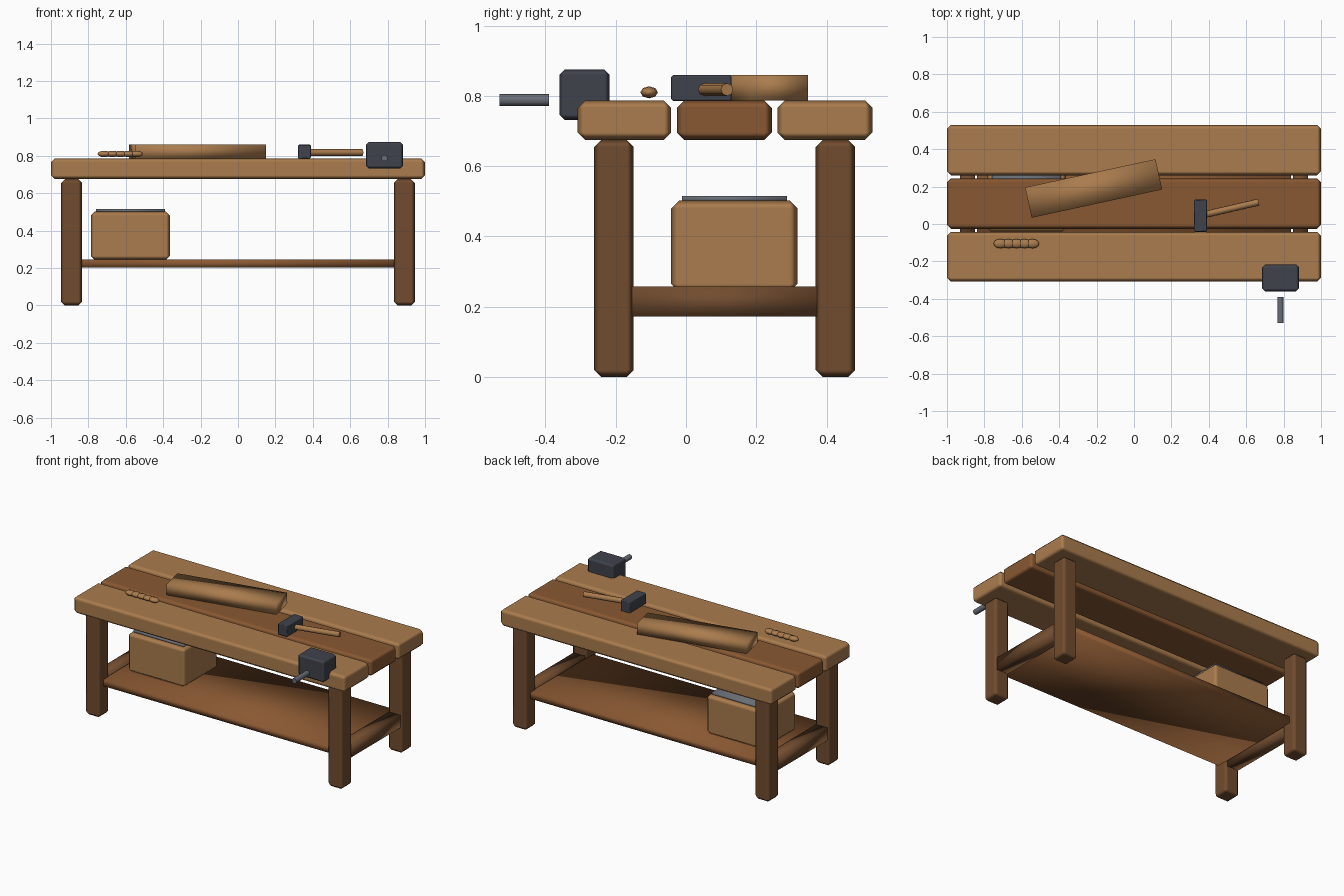
import bpy
from math import radians, pi

if "Cube" in bpy.data.objects:
    bpy.data.objects.remove(bpy.data.objects["Cube"])


def mat(name, *rgb):
    m = bpy.data.materials.new(name)
    m.diffuse_color = (*rgb, 1)
    m.use_nodes = True
    m.node_tree.nodes["Principled BSDF"].inputs["Base Color"].default_value = m.diffuse_color
    return m


LIGHT = mat("light_wood", 0.40, 0.20, 0.075)
MID = mat("red_wood", 0.25, 0.098, 0.032)
DARK = mat("dark_wood", 0.165, 0.072, 0.028)
IRON = mat("dark_iron", 0.05, 0.055, 0.072)
STEEL = mat("steel", 0.14, 0.155, 0.18)


def finish(name, material):
    o = bpy.context.object
    o.name = name
    o.data.materials.append(material)
    bpy.ops.object.shade_smooth()
    return o


def box(name, x, y, z, material, bevel=0.0, angle=0.0):
    """Box from (min, max) pairs, optionally chamfered and turned about z."""
    c = [(a + b) / 2 for a, b in (x, y, z)]
    bpy.ops.mesh.primitive_cube_add(size=1, location=c)
    bpy.context.object.scale = [b - a for a, b in (x, y, z)]
    bpy.ops.object.transform_apply(location=False, rotation=False, scale=True)
    o = finish(name, material)
    o.rotation_euler.z = radians(angle)
    if bevel:
        b = o.modifiers.new("chamfer", 'BEVEL')
        b.width, b.segments, b.harden_normals = bevel, 1, True
    return o


def rod(name, centre, radius, length, rot, material, sides=8):
    bpy.ops.mesh.primitive_cylinder_add(vertices=sides, radius=radius, depth=length,
                                        location=centre, rotation=rot)
    o = finish(name, material)
    bpy.ops.object.shade_smooth_by_angle(angle=radians(50))
    return o


# three top planks
for name, y, m in (("front_plank", (-0.308, -0.042), LIGHT),
                   ("middle_plank", (-0.026, 0.244), MID),
                   ("back_plank", (0.26, 0.53), LIGHT)):
    box(name, (-1, 1), y, (0.675, 0.787), m, 0.021)

# legs and end rails
for side, s in (("left", -1), ("right", 1)):
    for end, y in (("front", -0.205), ("back", 0.425)):
        box(f"{end}_{side}_leg", (s * 0.89 - 0.056, s * 0.89 + 0.056),
            (y - 0.056, y + 0.056), (0, 0.675), DARK, 0.02)
    box(f"{side}_rail", (s * 0.89 - 0.04, s * 0.89 + 0.04), (-0.157, 0.375),
        (0.172, 0.258), DARK)

# lower shelf
box("shelf", (-0.84, 0.84), (-0.22, 0.44), (0.203, 0.245), MID)

# crate with lid
box("crate", (-0.787, -0.363), (-0.042, 0.317), (0.243, 0.502), LIGHT, 0.022)
box("crate_lid", (-0.76, -0.39), (-0.012, 0.287), (0.498, 0.515), STEEL)

# loose board
box("loose_board", (-0.573, 0.141), (0.107, 0.273), (0.787, 0.86), LIGHT, 0, 12.2)

# mallet
box("mallet_head", (0.32, 0.39), (-0.042, 0.13), (0.785, 0.86), IRON, 0.006)
rod("mallet_handle", (0.52, 0.083, 0.818), 0.018, 0.30, (0, pi / 2, radians(13)), LIGHT)

# vise
box("vise_jaw", (0.685, 0.882), (-0.36, -0.217), (0.732, 0.875), IRON, 0.015)
rod("vise_screw", (0.783, -0.46, 0.788), 0.017, 0.14, (pi / 2, 0, 0), STEEL, 10)

# string of carved beads
for i in range(5):
    bpy.ops.mesh.primitive_uv_sphere_add(segments=8, ring_count=6, radius=1,
                                         location=(-0.715 + i * 0.043, -0.105, 0.81),
                                         rotation=(0, pi / 2, 0))
    bpy.context.object.scale = (0.017, 0.025, 0.036)
    finish(f"carved_bead_{i + 1}", LIGHT)
